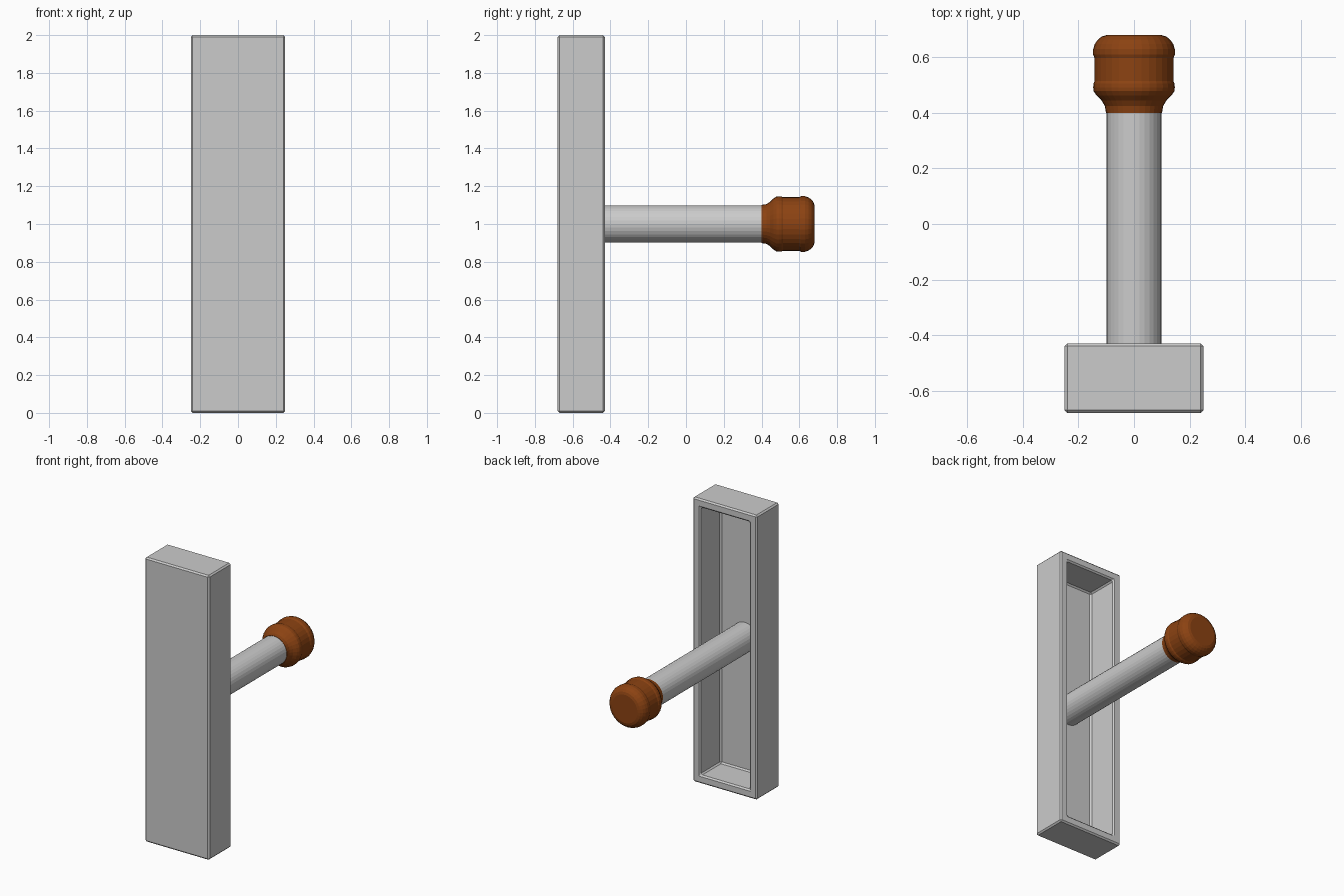
import bpy, bmesh
from math import cos, sin, pi
from mathutils import Vector

if "Cube" in bpy.data.objects:
    bpy.data.objects.remove(bpy.data.objects["Cube"])

SIDES = 32
AXIS_Z = 1.0


def add_object(name, bm, colour=None):
    bmesh.ops.recalc_face_normals(bm, faces=bm.faces)
    mesh = bpy.data.meshes.new(name)
    bm.to_mesh(mesh)
    bm.free()
    obj = bpy.data.objects.new(name, mesh)
    bpy.context.collection.objects.link(obj)
    if colour:
        mat = bpy.data.materials.new(name + "_paint")
        mat.diffuse_color = colour
        mat.use_nodes = True
        mat.node_tree.nodes["Principled BSDF"].inputs["Base Color"].default_value = mat.diffuse_color
        mesh.materials.append(mat)
    return obj


def turned(name, profile, colour=None):
    """Capped solid of revolution around the y axis; profile is (y, radius)."""
    bm = bmesh.new()
    rings = []
    for y, r in profile:
        rings.append([bm.verts.new((r * cos(2 * pi * i / SIDES), y,
                                    AXIS_Z + r * sin(2 * pi * i / SIDES)))
                      for i in range(SIDES)])
    for a, b in zip(rings, rings[1:]):
        for i in range(SIDES):
            j = (i + 1) % SIDES
            bm.faces.new((a[i], a[j], b[j], b[i]))
    bm.faces.new(rings[0])
    bm.faces.new(rings[-1])
    return add_object(name, bm, colour)


# Upright block, hollowed from the back, all edges chamfered
bm = bmesh.new()
bmesh.ops.create_cube(bm, size=1)
bmesh.ops.scale(bm, vec=(0.5, 0.25, 2.0), verts=bm.verts)
bmesh.ops.translate(bm, vec=(0, -0.555, 1.0), verts=bm.verts)
bm.normal_update()
back = max(bm.faces, key=lambda f: f.calc_center_median().y)
bmesh.ops.inset_region(bm, faces=[back], thickness=0.085)
ret = bmesh.ops.extrude_face_region(bm, geom=[back])
floor_verts = [g for g in ret["geom"] if isinstance(g, bmesh.types.BMVert)]
if back.is_valid:
    bmesh.ops.delete(bm, geom=[back], context='FACES_ONLY')
bmesh.ops.translate(bm, vec=Vector((0, -0.225, 0)), verts=floor_verts)
block = add_object("hollow_block", bm)
bevel = block.modifiers.new("chamfer", 'BEVEL')
bevel.width = 0.01
bevel.segments = 1
bevel.limit_method = 'ANGLE'

# Rod reaching from the recess floor to the knob
turned("handle_rod", [(-0.66, 0.099), (0.42, 0.099)])

# Turned grip knob with two raised rings
turned("grip_knob",
       [(0.40, 0.101), (0.425, 0.105), (0.445, 0.117), (0.463, 0.135),
        (0.478, 0.145), (0.492, 0.147), (0.505, 0.146), (0.514, 0.142),
        (0.597, 0.142), (0.61, 0.147), (0.63, 0.147), (0.648, 0.141),
        (0.664, 0.130), (0.675, 0.116), (0.68, 0.099)],
       (0.26, 0.055, 0.006, 1))
